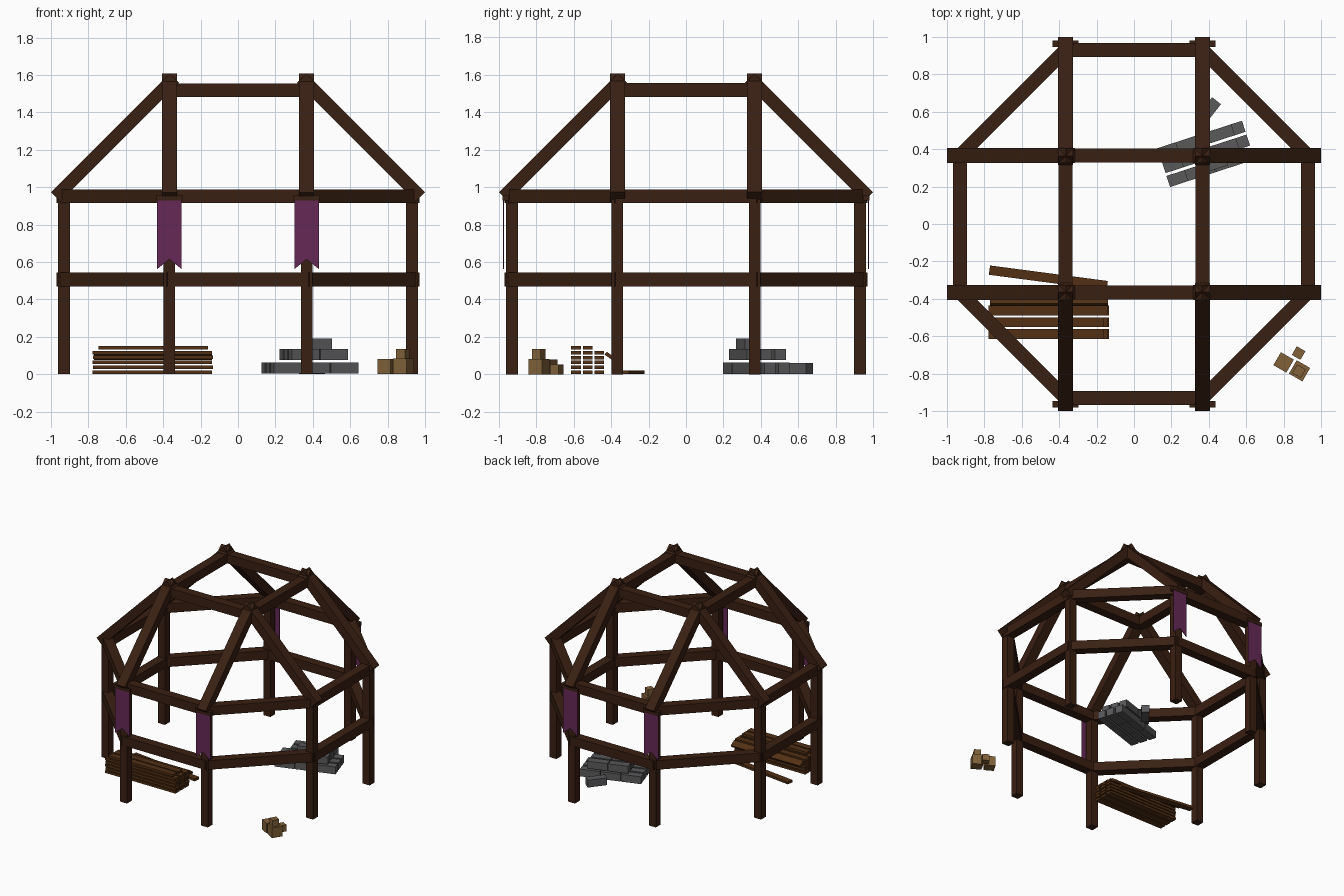
import bpy, bmesh, math
from mathutils import Vector, Matrix

if "Cube" in bpy.data.objects:
    bpy.data.objects.remove(bpy.data.objects["Cube"])


def material(name, color):
    m = bpy.data.materials.new(name)
    m.diffuse_color = (*color, 1)
    m.use_nodes = True
    m.node_tree.nodes["Principled BSDF"].inputs["Base Color"].default_value = m.diffuse_color
    return m


TIMBER = material("dark_timber", (0.042, 0.014, 0.006))
PLANK = material("plank_wood", (0.085, 0.030, 0.007))
STONE = material("stone", (0.10, 0.10, 0.105))
CRATE = material("crate_wood", (0.22, 0.12, 0.04))
CLOTH = material("purple_cloth", (0.13, 0.022, 0.09))


def add_object(name, bm, mat):
    me = bpy.data.meshes.new(name)
    bmesh.ops.recalc_face_normals(bm, faces=bm.faces)
    bm.to_mesh(me)
    bm.free()
    me.materials.append(mat)
    ob = bpy.data.objects.new(name, me)
    bpy.context.collection.objects.link(ob)
    return ob


def box(name, center, size, mat, rot=0.0, roll=0.0):
    """Box turned by rot about z, after roll about its own length."""
    bm = bmesh.new()
    m = (Matrix.Translation(center) @ Matrix.Rotation(math.radians(rot), 4, 'Z')
         @ Matrix.Rotation(math.radians(roll), 4, 'X') @ Matrix.Diagonal((*size, 1)))
    bmesh.ops.create_cube(bm, size=1, matrix=m)
    return add_object(name, bm, mat)


def beam(name, a, b, width, height, extend=0.0):
    """Square timber between two points, kept upright."""
    a, b = Vector(a), Vector(b)
    d = (b - a).normalized()
    side = Vector((0, 0, 1)).cross(d).normalized()
    up = d.cross(side)
    m = Matrix((d, side, up)).transposed().to_4x4()
    m.translation = (a + b) / 2
    m = m @ Matrix.Diagonal(((b - a).length + 2 * extend, width, height, 1))
    bm = bmesh.new()
    bmesh.ops.create_cube(bm, size=1, matrix=m)
    return add_object(name, bm, TIMBER)


# Octagonal plan
P, Q = 0.367, 0.93
corners = [(P, -Q), (Q, -P), (Q, P), (P, Q), (-P, Q), (-Q, P), (-Q, -P), (-P, -Q)]

# Posts
for i, (x, y) in enumerate(corners):
    box(f"post_{i}", (x, y, 0.475), (0.063, 0.063, 0.95), TIMBER)

# Two rings of beams
for level, z in (("lower", 0.507), ("upper", 0.951)):
    for i, (x, y) in enumerate(corners):
        x2, y2 = corners[(i + 1) % 8]
        beam(f"{level}_ring_beam_{i}", (x, y, z), (x2, y2, z), 0.074, 0.074, 0.02)

# Rafters rising to the square of roof beams
for sx in (-1, 1):
    for sy in (-1, 1):
        beam("rafter_side", (sx * 0.975, sy * P, 0.948), (sx * 0.34, sy * P, 1.583), 0.08, 0.07)
        beam("rafter_end", (sx * P, sy * 0.975, 0.948), (sx * P, sy * 0.34, 1.583), 0.08, 0.07)
for s in (-1, 1):
    beam("roof_beam_x", (-P, s * P, 1.518), (P, s * P, 1.518), 0.074, 0.074)
    beam("roof_beam_y", (s * P, -P, 1.518), (s * P, P, 1.518), 0.074, 0.074)

# Swallow-tailed banners on the front and back posts, each with a rod
for sx in (-1, 1):
    for sy in (-1, 1):
        profile = [(-0.065, 0.935), (0.065, 0.935), (0.065, 0.562), (0, 0.615), (-0.065, 0.562)]
        bm = bmesh.new()
        f = bm.faces.new([bm.verts.new((sx * P + x, sy * 0.975 - 0.002, z)) for x, z in profile])
        ext = bmesh.ops.extrude_face_region(bm, geom=[f])["geom"]
        bmesh.ops.translate(bm, vec=(0, 0.004, 0),
                            verts=[v for v in ext if isinstance(v, bmesh.types.BMVert)])
        add_object("banner", bm, CLOTH)
        box("banner_rod", (sx * P, sy * 0.963, 0.943), (0.14, 0.034, 0.03), TIMBER)

# Stack of planks
for layer in range(6):
    for col, y in enumerate((-0.588, -0.525, -0.463)):
        if layer == 5 and col == 2:
            continue
        length = 0.585 if layer == 5 else 0.64
        box("stacked_plank", (-0.458 + 0.004 * (layer % 2), y, 0.011 + 0.0262 * layer),
            (length, 0.052, 0.019), PLANK)
box("leaning_plank", (-0.455, -0.408, 0.098), (0.63, 0.052, 0.019), PLANK, 0, -35)
box("loose_plank", (-0.458, -0.288, 0.011), (0.635, 0.05, 0.02), PLANK, -7.5)

# Pile of stone blocks
R = math.radians(18)


def block(u, v, z, h):
    x = 0.385 + u * math.cos(R) - v * math.sin(R)
    y = 0.375 + u * math.sin(R) + v * math.cos(R)
    box("stone_block", (x, y, z), (0.155, 0.062, h), STONE, 18)


for row in (-1, 0, 1):
    for k in (-1, 0, 1):
        block(k * 0.16, row * 0.078, 0.033, 0.06)
    for k in (-0.5, 0.5):
        block(0.02 + k * 0.16, row * 0.078, 0.106, 0.06)
block(0.016, -0.063, 0.163, 0.055)
box("loose_stone_block", (0.395, 0.60, 0.031), (0.15, 0.06, 0.06), STONE, 52)

# Small crates
for x, y, z, s in ((0.80, -0.74, 0, 0.08), (0.885, -0.785, 0, 0.083),
                   (0.88, -0.69, 0, 0.053), (0.882, -0.787, 0.083, 0.053)):
    box("crate", (x, y, z + s / 2), (s, s, s), CRATE, -30)
